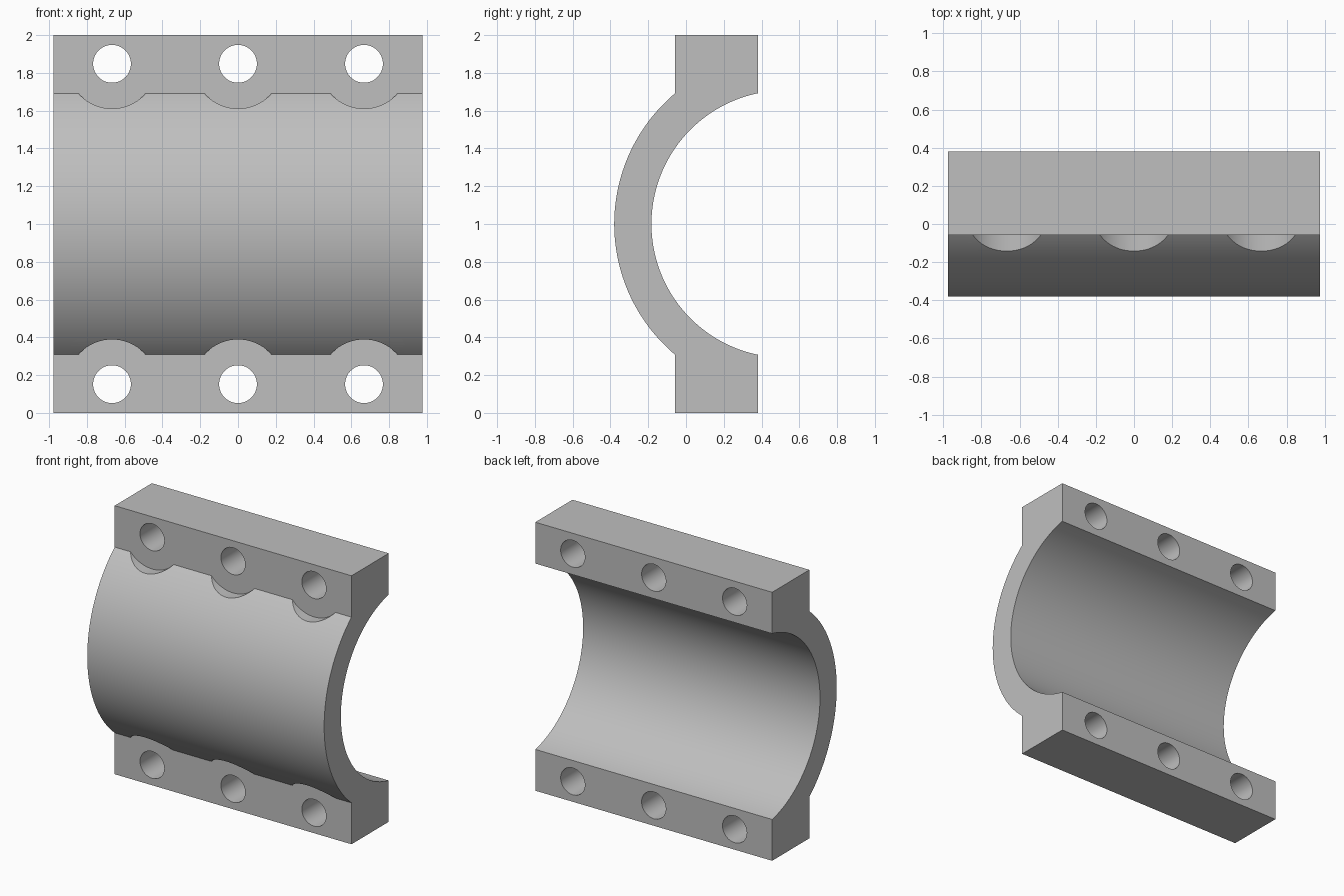
import bpy
import bmesh
from math import asin, cos, sin, pi
from mathutils import Matrix, Vector

cube = bpy.data.objects.get("Cube")
if cube:
    bpy.data.objects.remove(cube)

HALF_LENGTH = 0.976
FRONT, BACK = -0.058, 0.38          # flange faces in y
AXIS_Y, MID_Z = 0.524, 1.0          # axis of the half sleeve
R_OUT, R_IN = 0.904, 0.707
BOLT_X, BOLT_Z = 0.667, 0.848       # bolt offsets from the centre
R_HOLE, R_BORE = 0.1, 0.237

steel = bpy.data.materials.new("grey_steel")
steel.use_nodes = True
GREY = (0.52, 0.52, 0.52, 1)
steel.diffuse_color = GREY
steel.node_tree.nodes["Principled BSDF"].inputs["Base Color"].default_value = GREY


def make_object(name, bm):
    bmesh.ops.recalc_face_normals(bm, faces=bm.faces)
    mesh = bpy.data.meshes.new(name)
    bm.to_mesh(mesh)
    bm.free()
    mesh.materials.append(steel)
    obj = bpy.data.objects.new(name, mesh)
    bpy.context.collection.objects.link(obj)
    return obj


def arc(radius, y_end, steps=72):
    """Points (y, z) from the upper to the lower end of an arc ending at y_end."""
    half = pi / 2 - asin((AXIS_Y - y_end) / radius)
    angles = [half * (1 - 2 * i / steps) for i in range(steps + 1)]
    return [(AXIS_Y - radius * cos(a), MID_Z + radius * sin(a)) for a in angles]


# Half sleeve with both flanges: one cross-section extruded along x
profile = [(BACK, 2), (FRONT, 2)] + arc(R_OUT, FRONT)
profile += [(FRONT, 0), (BACK, 0)] + arc(R_IN, BACK)[::-1]
bm = bmesh.new()
face = bm.faces.new([bm.verts.new((-HALF_LENGTH, y, z)) for y, z in profile])
ext = bmesh.ops.extrude_face_region(bm, geom=[face])
moved = [v for v in ext["geom"] if isinstance(v, bmesh.types.BMVert)]
bmesh.ops.translate(bm, verts=moved, vec=(2 * HALF_LENGTH, 0, 0))
clamp = make_object("half_sleeve_clamp", bm)

# Stepped cutters: bolt hole plus wide spot face flush with the flange front
bm = bmesh.new()
steps = [(R_BORE, -1), (R_BORE, FRONT), (R_HOLE, FRONT), (R_HOLE, 1)]
SIDES = 64
for x in (-BOLT_X, 0, BOLT_X):
    for z in (MID_Z - BOLT_Z, MID_Z + BOLT_Z):
        rings = []
        for r, y in steps:
            rings.append([bm.verts.new((x + r * cos(2 * pi * i / SIDES), y,
                                        z + r * sin(2 * pi * i / SIDES)))
                          for i in range(SIDES)])
        for a, b in zip(rings, rings[1:]):
            for i in range(SIDES):
                j = (i + 1) % SIDES
                bm.faces.new((a[i], a[j], b[j], b[i]))
        bm.faces.new(rings[0])
        bm.faces.new(rings[-1])
cutter = make_object("bolt_hole_cutter", bm)
cutter.hide_render = True

# Cut the holes and keep only the finished clamp
cut = clamp.modifiers.new("bolt_holes", "BOOLEAN")
cut.operation = "DIFFERENCE"
cut.solver = "EXACT"
cut.object = cutter
bpy.ops.object.select_all(action="DESELECT")
clamp.select_set(True)
bpy.context.view_layer.objects.active = clamp
bpy.ops.object.modifier_apply(modifier=cut.name)
bpy.data.objects.remove(cutter)
bpy.ops.object.shade_smooth_by_angle(angle=pi / 6)
